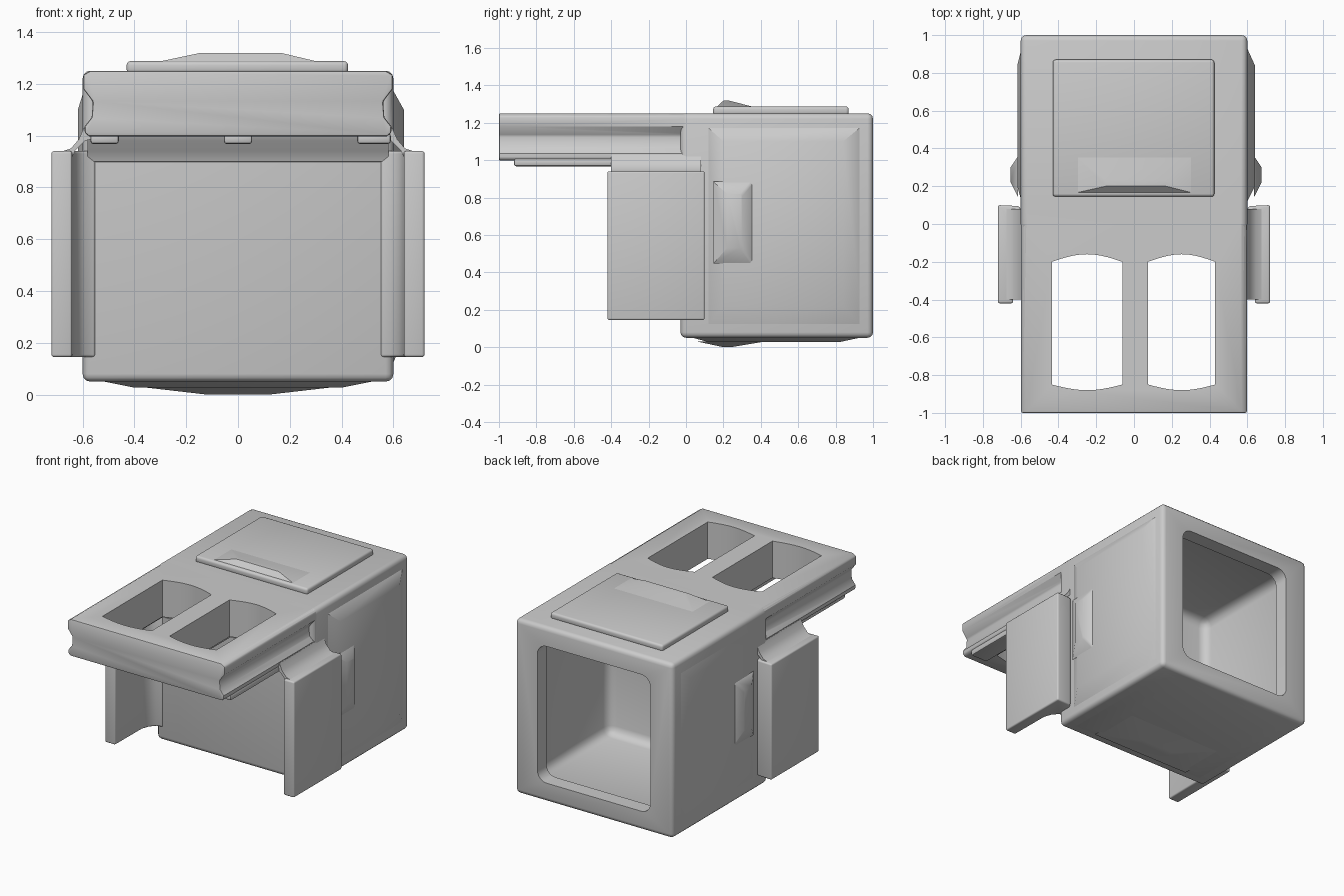
import bpy, bmesh, math

if "Cube" in bpy.data.objects:
    bpy.data.objects.remove(bpy.data.objects["Cube"])


def finish(name, bm, bevel=0.0, segs=3):
    """Turn a bmesh into a smooth-shaded object, with an optional rounded edge."""
    bmesh.ops.recalc_face_normals(bm, faces=bm.faces)
    me = bpy.data.meshes.new(name)
    bm.to_mesh(me)
    bm.free()
    ob = bpy.data.objects.new(name, me)
    bpy.context.collection.objects.link(ob)
    bpy.ops.object.select_all(action='DESELECT')
    bpy.context.view_layer.objects.active = ob
    ob.select_set(True)
    if bevel:
        m = ob.modifiers.new("Bevel", 'BEVEL')
        m.width, m.segments, m.limit_method = bevel, segs, 'ANGLE'
        m.angle_limit = math.radians(40)
        bpy.ops.object.modifier_apply(modifier=m.name)
    bpy.ops.object.shade_smooth_by_angle(angle=math.radians(35))
    return ob


def place(axis, u, v, w):
    return {'X': (w, u, v), 'Y': (u, w, v), 'Z': (u, v, w)}[axis]


def prism(name, pts, axis, lo, hi, bevel=0.0, segs=3):
    bm = bmesh.new()
    rings = [[bm.verts.new(place(axis, u, v, w)) for u, v in pts] for w in (lo, hi)]
    bm.faces.new(rings[0])
    bm.faces.new(rings[1])
    n = len(pts)
    for i in range(n):
        j = (i + 1) % n
        bm.faces.new((rings[0][i], rings[0][j], rings[1][j], rings[1][i]))
    return finish(name, bm, bevel, segs)


def box(name, x0, x1, y0, y1, z0, z1, bevel=0.0, segs=3):
    return prism(name, [(x0, y0), (x1, y0), (x1, y1), (x0, y1)], 'Z', z0, z1, bevel, segs)


def frustum(name, axis, base, lo, top, hi, bevel=0.0):
    """Tapered block between two rectangles (u0, u1, v0, v1)."""
    bm = bmesh.new()
    for (u0, u1, v0, v1), w in ((base, lo), (top, hi)):
        for u, v in ((u0, v0), (u1, v0), (u1, v1), (u0, v1)):
            bm.verts.new(place(axis, u, v, w))
    v = list(bm.verts)
    bm.faces.new(v[:4])
    bm.faces.new(v[4:])
    for i in range(4):
        j = (i + 1) % 4
        bm.faces.new((v[i], v[j], v[4 + j], v[4 + i]))
    return finish(name, bm, bevel)


def rounded(u0, u1, v0, v1, r, n=6):
    pts = []
    for k, (cu, cv) in enumerate(((u1 - r, v1 - r), (u0 + r, v1 - r), (u0 + r, v0 + r), (u1 - r, v0 + r))):
        for i in range(n + 1):
            a = math.pi / 2 * (k + i / n)
            pts.append((cu + r * math.cos(a), cv + r * math.sin(a)))
    return pts


def boolean(ob, tool, op):
    tool.hide_render = True
    m = ob.modifiers.new("Cut", 'BOOLEAN')
    m.operation, m.object, m.solver = op, tool, 'EXACT'
    bpy.context.view_layer.objects.active = ob
    bpy.ops.object.modifier_apply(modifier=m.name)
    bpy.data.objects.remove(tool, do_unlink=True)


# Hollow box joined to the overhanging slab with grooved sides
shell = box("body_shell", -0.6, 0.6, -0.03, 1.0, 0.05, 1.25, 0.03)
half = [(0.57, 1.25), (0.597, 1.235), (0.597, 1.18), (0.56, 1.13), (0.565, 1.07),
        (0.592, 1.035), (0.592, 1.01), (0.575, 0.997)]
slab = prism("slab_tool", half + [(-x, z) for x, z in reversed(half)], 'Y', -1.0, 0.07, 0.008, 2)
boolean(shell, slab, 'UNION')
boolean(shell, box("cavity", -0.53, 0.53, 0.08, 0.90, 0.13, 1.18, 0.06), 'DIFFERENCE')
boolean(shell, prism("rear_opening", rounded(-0.43, 0.43, 0.18, 1.12, 0.07), 'Y', 0.8, 1.1), 'DIFFERENCE')

# Two wells through the slab, with bowed ends
for x0, x1 in ((-0.435, -0.062), (0.075, 0.43)):
    pts = []
    for i in range(11):
        t = i / 10
        pts.append((x0 + (x1 - x0) * t, -0.85 - 0.03 * math.sin(math.pi * t)))
    for i in range(11):
        t = i / 10
        pts.append((x1 - (x1 - x0) * t, -0.20 + 0.04 * math.sin(math.pi * t)))
    boolean(shell, prism("well", pts, 'Z', 0.9, 1.4), 'DIFFERENCE')
bpy.ops.object.select_all(action='DESELECT')
bpy.context.view_layer.objects.active = shell
shell.select_set(True)
bpy.ops.object.shade_smooth_by_angle(angle=math.radians(35))

# Runners under the slab
for i, (x0, x1) in enumerate(((-0.57, -0.46), (-0.055, 0.055), (0.46, 0.59))):
    box(f"runner_{i}", x0, x1, -0.92, 0.0, 0.967, 1.01, 0.012, 2)

# Sloped fillet where the front wall meets the slab
prism("front_fillet", [(-0.01, 0.89), (-0.035, 0.90), (-0.05, 0.94), (-0.09, 0.98),
                       (-0.10, 1.01), (-0.01, 1.01)], 'X', -0.58, 0.58)

# Raised lid on the roof with a tapered swelling at its front
box("lid", -0.43, 0.425, 0.145, 0.87, 1.24, 1.287, 0.015)
frustum("lid_swelling", 'Z', (-0.33, 0.33, 0.16, 0.38), 1.28, (-0.15, 0.17, 0.20, 0.23), 1.318)

# Shallow floor panel with a swelling beneath
frustum("floor_panel", 'Z', (-0.54, 0.54, 0.02, 0.95), 0.055, (-0.40, 0.40, 0.12, 0.82), 0.027, 0.01)
frustum("floor_swelling", 'Z', (-0.38, 0.38, 0.06, 0.42), 0.03, (-0.12, 0.12, 0.20, 0.24), 0.0)

for side, s, out in (("left", -1, 0.618), ("right", 1, 0.64)):
    # Raised side panel and its bump
    frustum(side + "_side_panel", 'X', (0.10, 0.95, 0.10, 1.19), s * 0.59,
            (0.20, 0.84, 0.22, 1.10), s * out, 0.008)
    frustum(side + "_side_bump", 'X', (0.14, 0.36, 0.44, 0.89), s * (out - 0.005),
            (0.22, 0.30, 0.53, 0.82), s * (out + 0.035), 0.01)
    # Forward wing, curving into the front wall
    plan = [(0.57, 0.03), (0.61, 0.095), (0.72, 0.10), (0.72, -0.42), (0.64, -0.42),
            (0.637, -0.13), (0.62, -0.08), (0.59, -0.045), (0.55, -0.033), (0.55, 0.03)]
    prism(side + "_wing", [(s * x, y) for x, y in plan], 'Z', 0.145, 0.94, 0.018)
    # Sloped web joining the wing top to the slab
    web = [(0.55, 1.01), (0.595, 1.03), (0.615, 0.985), (0.645, 0.95), (0.69, 0.935), (0.69, 0.90),
           (0.645, 0.90), (0.63, 0.94), (0.59, 0.98), (0.55, 0.99)]
    prism(side + "_web", [(s * x, z) for x, z in web], 'Y', -0.40, 0.08)
